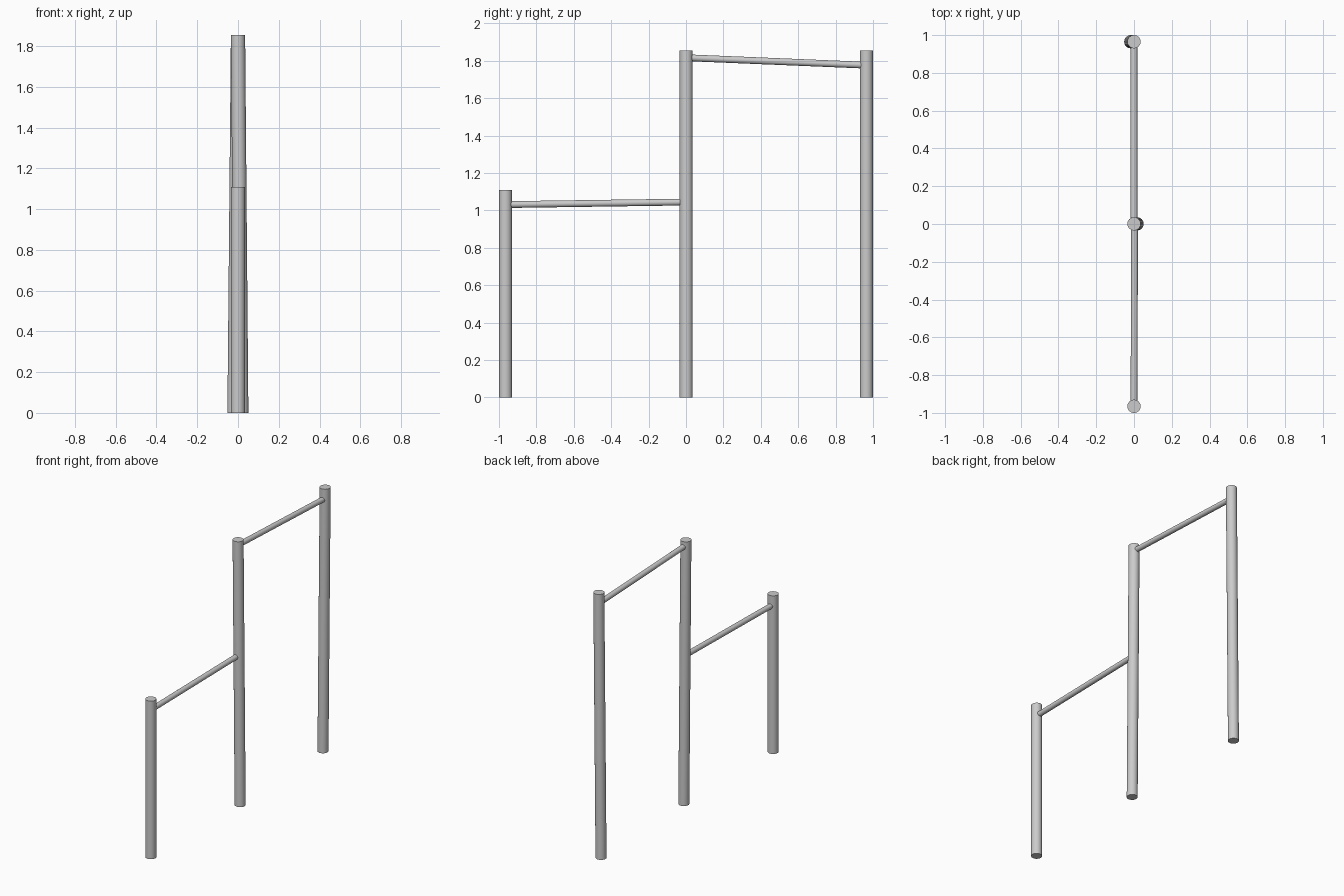
import bpy
from mathutils import Vector

if "Cube" in bpy.data.objects:
    bpy.data.objects.remove(bpy.data.objects["Cube"])


def rod(name, base, tip, radius):
    """Capped cylinder between two points, sheared so post ends stay flat."""
    base, tip = Vector(base), Vector(tip)
    axis = tip - base
    bpy.ops.mesh.primitive_cylinder_add(vertices=32, radius=radius, depth=1)
    obj = bpy.context.object
    obj.name = name
    upright = abs(axis.z) > abs(axis.y)
    for v in obj.data.vertices:
        x, y, t = v.co.x, v.co.y, v.co.z + 0.5
        # posts keep level ends, bars keep ends facing along y
        ring = Vector((x, y, 0)) if upright else Vector((x, 0, -y))
        v.co = base + axis * t + ring
    bpy.ops.object.shade_smooth_by_angle()
    return obj


# Upright posts: the two tall ones lean slightly in opposite directions
POST_R = 0.035
rod("short_post", (0, -0.965, 0), (0, -0.965, 1.108), POST_R)
rod("middle_post", (0.016, 0.001, 0), (0, 0.001, 1.855), POST_R)
rod("back_post", (-0.017, 0.965, 0), (0, 0.965, 1.855), POST_R)

# Pull-up bars, each slightly sloped
BAR_R = 0.018
rod("low_bar", (0, -0.94, 1.031), (0.003, -0.025, 1.044), BAR_R)
rod("high_bar", (0, 0.025, 1.815), (0, 0.94, 1.777), BAR_R)
